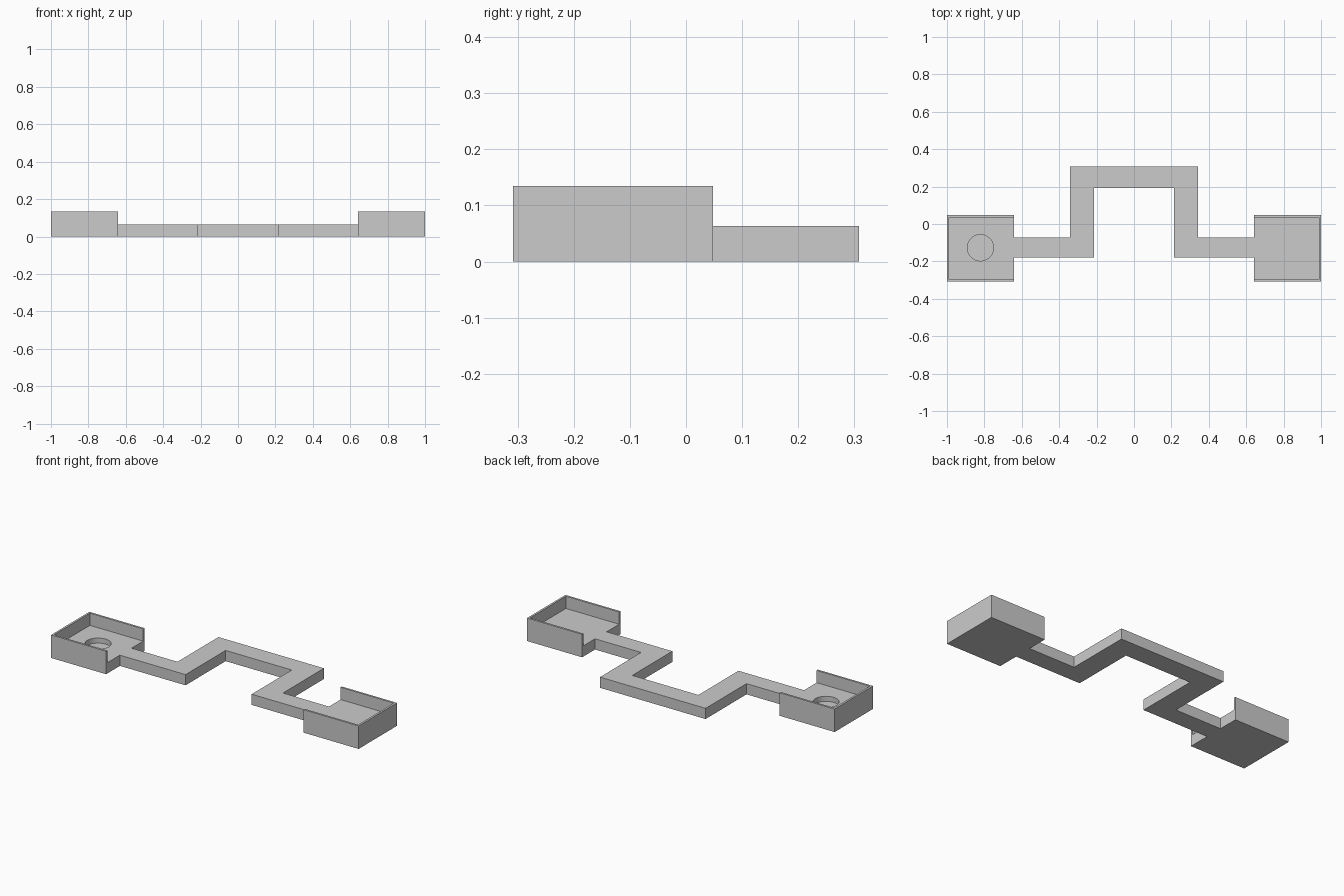
import bpy, bmesh

if "Cube" in bpy.data.objects:
    bpy.data.objects.remove(bpy.data.objects["Cube"])

FLOOR, RIM, WALL = 0.063, 0.135, 0.012
Y0, Y1 = -0.308, 0.048          # tray depth range
X_IN, X_OUT = 0.642, 1.0        # tray width range (mirrored)


def make_object(name, bm):
    bmesh.ops.recalc_face_normals(bm, faces=bm.faces[:])
    mesh = bpy.data.meshes.new(name)
    bm.to_mesh(mesh)
    bm.free()
    obj = bpy.data.objects.new(name, mesh)
    bpy.context.collection.objects.link(obj)
    return obj


def prism(name, outline, z0, z1):
    bm = bmesh.new()
    face = bm.faces.new([bm.verts.new((x, y, z0)) for x, y in outline])
    top = bmesh.ops.extrude_face_region(bm, geom=[face])["geom"]
    verts = [v for v in top if isinstance(v, bmesh.types.BMVert)]
    bmesh.ops.translate(bm, verts=verts, vec=(0, 0, z1 - z0))
    return make_object(name, bm)


def box(name, xa, xb, ya, yb, za, zb):
    return prism(name, [(xa, ya), (xb, ya), (xb, yb), (xa, yb)], za, zb)


def cut(obj, cutter):
    mod = obj.modifiers.new("cut", "BOOLEAN")
    mod.operation = "DIFFERENCE"
    mod.solver = "EXACT"
    mod.object = cutter
    cutter.hide_render = True
    cutter.hide_set(True)


# Cranked arm joining the trays: right half outline, mirrored to the left
half = [(0.215, 0.192), (0.215, -0.18), (X_IN, -0.18),
        (X_IN, -0.072), (0.343, -0.072), (0.343, 0.308)]
prism("connecting_arm", half + [(-x, y) for x, y in reversed(half)], 0, FLOOR)

# Trays with three thin walls, open toward the arm
trays = {}
for side, s in (("left", -1), ("right", 1)):
    tray = box(side + "_tray", s * X_IN, s * X_OUT, Y0, Y1, 0, RIM)
    pocket = box(side + "_pocket_cutter", s * (X_IN - 0.05), s * (X_OUT - WALL),
                 Y0 + WALL, Y1 - WALL, FLOOR, RIM + 0.05)
    cut(tray, pocket)
    trays[side] = tray

# Shallow round recess in the left tray floor
bm = bmesh.new()
bmesh.ops.create_cone(bm, cap_ends=True, segments=48, radius1=0.07,
                      radius2=0.07, depth=0.1)
bmesh.ops.translate(bm, verts=bm.verts[:], vec=(-0.821, -0.127, 0.033 + 0.05))
cut(trays["left"], make_object("recess_cutter", bm))
